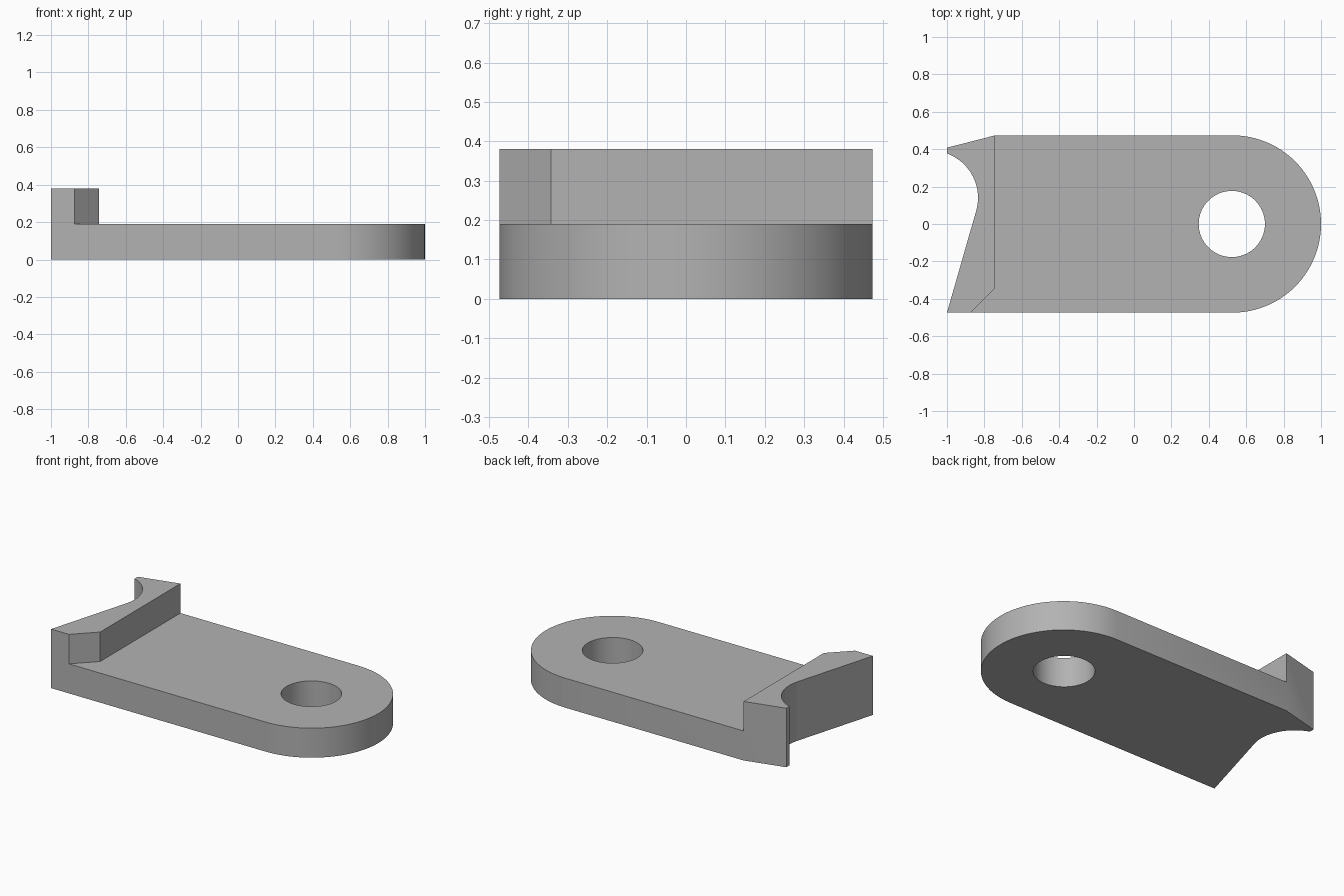
import bpy, bmesh, math

if "Cube" in bpy.data.objects:
    bpy.data.objects.remove(bpy.data.objects["Cube"])

grey = bpy.data.materials.new("plain grey")
grey.diffuse_color = (0.45, 0.45, 0.45, 1)
grey.use_nodes = True
grey.node_tree.nodes["Principled BSDF"].inputs["Base Color"].default_value = grey.diffuse_color


def prism(name, outline, z0, z1):
    """Vertical prism from a counter-clockwise outline."""
    bm = bmesh.new()
    face = bm.faces.new([bm.verts.new((x, y, z0)) for x, y in outline])
    top = bmesh.ops.extrude_face_region(bm, geom=[face])["geom"]
    bmesh.ops.translate(bm, vec=(0, 0, z1 - z0),
                        verts=[v for v in top if isinstance(v, bmesh.types.BMVert)])
    bmesh.ops.recalc_face_normals(bm, faces=bm.faces)
    mesh = bpy.data.meshes.new(name)
    bm.to_mesh(mesh)
    bm.free()
    mesh.materials.append(grey)
    obj = bpy.data.objects.new(name, mesh)
    bpy.context.collection.objects.link(obj)
    return obj


def arc(cx, cy, r, a0, a1, n):
    angles = [math.radians(a0 + (a1 - a0) * i / n) for i in range(n + 1)]
    return [(cx + r * math.cos(a), cy + r * math.sin(a)) for a in angles]


def cut(target, cutter):
    mod = target.modifiers.new("cut", "BOOLEAN")
    mod.operation, mod.solver, mod.object = "DIFFERENCE", "EXACT", cutter
    bpy.ops.object.modifier_apply(modifier=mod.name)
    bpy.data.objects.remove(cutter)


# Full-height bracket: straight sides, round end, hooked and slanted left end
HALF = 0.474
outline = ([(-1, -HALF)]
           + arc(1 - HALF, 0, HALF, -90, 90, 48)
           + [(-0.742, HALF), (-1, 0.408)]
           + arc(-1.086, 0.14, 0.252, 70, -16.5, 24))
bracket = prism("bracket", outline, 0, 0.38)
bpy.context.view_layer.objects.active = bracket
bracket.select_set(True)

# Lower the plate, leaving the raised jaw with its chamfered corner
cut(bracket, prism("step_cutter", [(-0.973, -0.574), (1.2, -0.574), (1.2, 0.7),
                                   (-0.742, 0.7), (-0.742, -0.343)], 0.19, 0.6))

# Pivot hole
cut(bracket, prism("hole_cutter", arc(0.523, 0, 0.177, 0, 360, 64)[:-1], -0.2, 0.5))

bpy.ops.object.shade_smooth_by_angle(angle=math.radians(15))
